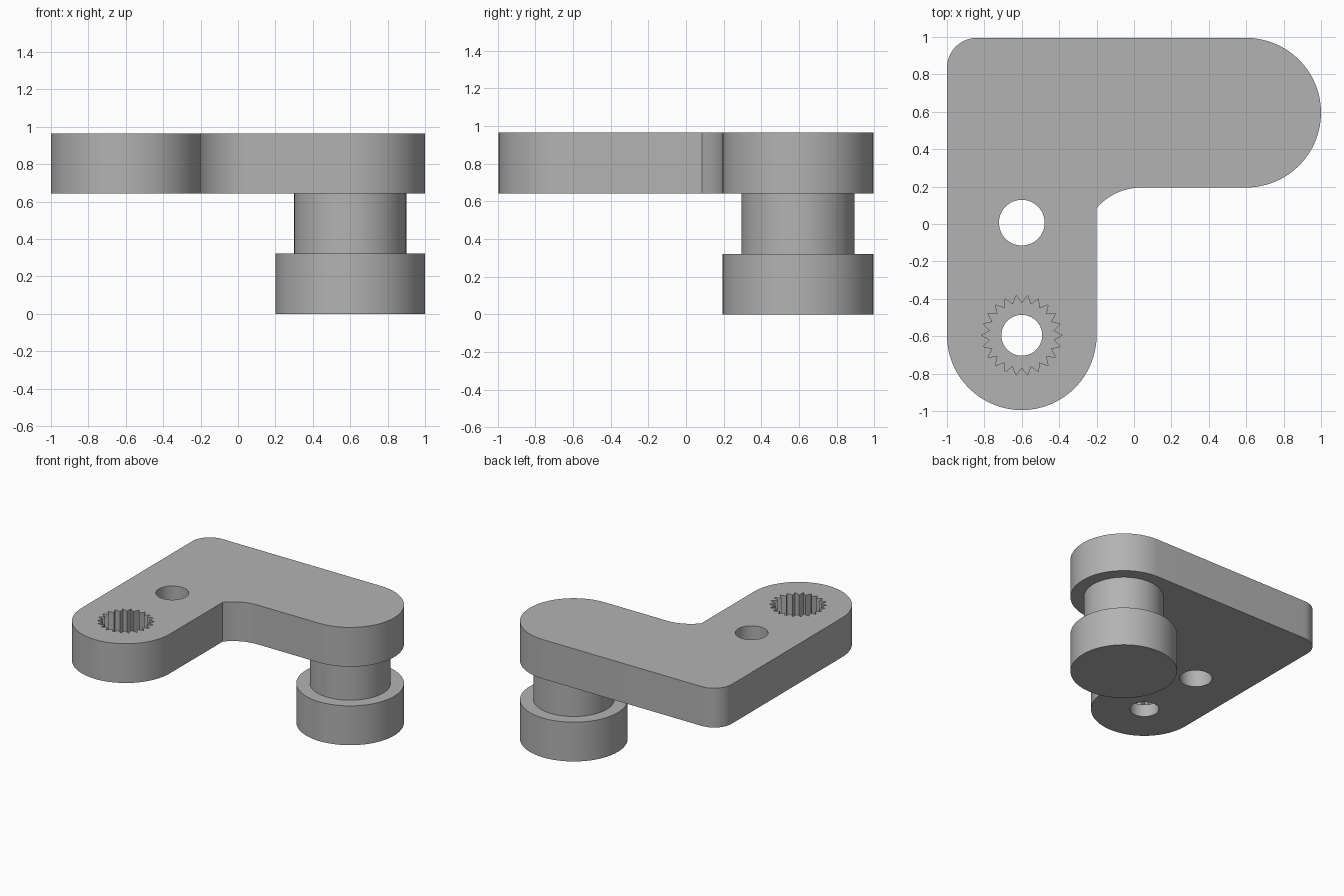
import bpy, bmesh
from math import sin, cos, radians, pi

if "Cube" in bpy.data.objects:
    bpy.data.objects.remove(bpy.data.objects["Cube"])

grey = bpy.data.materials.new("plain grey")
grey.use_nodes = True
grey.diffuse_color = (0.45, 0.45, 0.45, 1)
grey.node_tree.nodes["Principled BSDF"].inputs["Base Color"].default_value = (0.45, 0.45, 0.45, 1)


def arc(cx, cy, r, start, end, steps=32):
    """Points along an arc, angles in degrees."""
    angles = [radians(start + (end - start) * i / steps) for i in range(steps + 1)]
    return [(cx + r * cos(a), cy + r * sin(a)) for a in angles]


def circle(cx, cy, r):
    return arc(cx, cy, r, 0, 360, 64)[:-1]


def prism(name, outline, bottom, top):
    """Closed outline extruded between two heights."""
    bm = bmesh.new()
    face = bm.faces.new([bm.verts.new((x, y, bottom)) for x, y in outline])
    walls = bmesh.ops.extrude_face_region(bm, geom=[face])["geom"]
    verts = [v for v in walls if isinstance(v, bmesh.types.BMVert)]
    bmesh.ops.translate(bm, verts=verts, vec=(0, 0, top - bottom))
    bmesh.ops.recalc_face_normals(bm, faces=bm.faces)
    mesh = bpy.data.meshes.new(name)
    bm.to_mesh(mesh)
    bm.free()
    mesh.materials.append(grey)
    obj = bpy.data.objects.new(name, mesh)
    bpy.context.collection.objects.link(obj)
    return obj


def shade(obj):
    bpy.ops.object.select_all(action="DESELECT")
    obj.select_set(True)
    bpy.context.view_layer.objects.active = obj
    bpy.ops.object.shade_smooth_by_angle(angle=radians(30))


FOOT, POST, TOP = 0.322, 0.643, 0.965
PIVOT = (0.6, 0.595)
SOCKET = (-0.6, -0.595)

# L-shaped arm: rounded ends, rounded outer corner, filleted inner corner
outline = (arc(*PIVOT, 0.4, -90, 90)
           + arc(-0.84, 0.835, 0.16, 90, 180, 16)
           + arc(*SOCKET, 0.4, 180, 360)
           + arc(0.04, -0.122, 0.317, 139, 90, 16))
arm = prism("l_arm", outline, POST, TOP)

# Toothed socket and the two through holes
TEETH = 22
star = []
for i in range(TEETH * 2):
    r = 0.172 if i % 2 else 0.215
    a = pi * i / TEETH
    star.append((SOCKET[0] + r * cos(a), SOCKET[1] + r * sin(a)))
cutters = [
    prism("socket_cutter", star, 0.745, 1.1),
    prism("screw_hole_cutter", circle(*SOCKET, 0.109), 0.5, 1.2),
    prism("round_hole_cutter", circle(-0.6, 0.007, 0.122), 0.5, 1.2),
]
bpy.context.view_layer.objects.active = arm
for cutter in cutters:
    mod = arm.modifiers.new(cutter.name, "BOOLEAN")
    mod.operation = "DIFFERENCE"
    mod.solver = "EXACT"
    mod.object = cutter
    bpy.ops.object.modifier_apply(modifier=mod.name)
for cutter in cutters:
    bpy.data.objects.remove(cutter)
shade(arm)

# Round post and wide foot under the arm's end
shade(prism("post", circle(*PIVOT, 0.3), FOOT, POST))
shade(prism("foot", circle(*PIVOT, 0.4), 0, FOOT))
